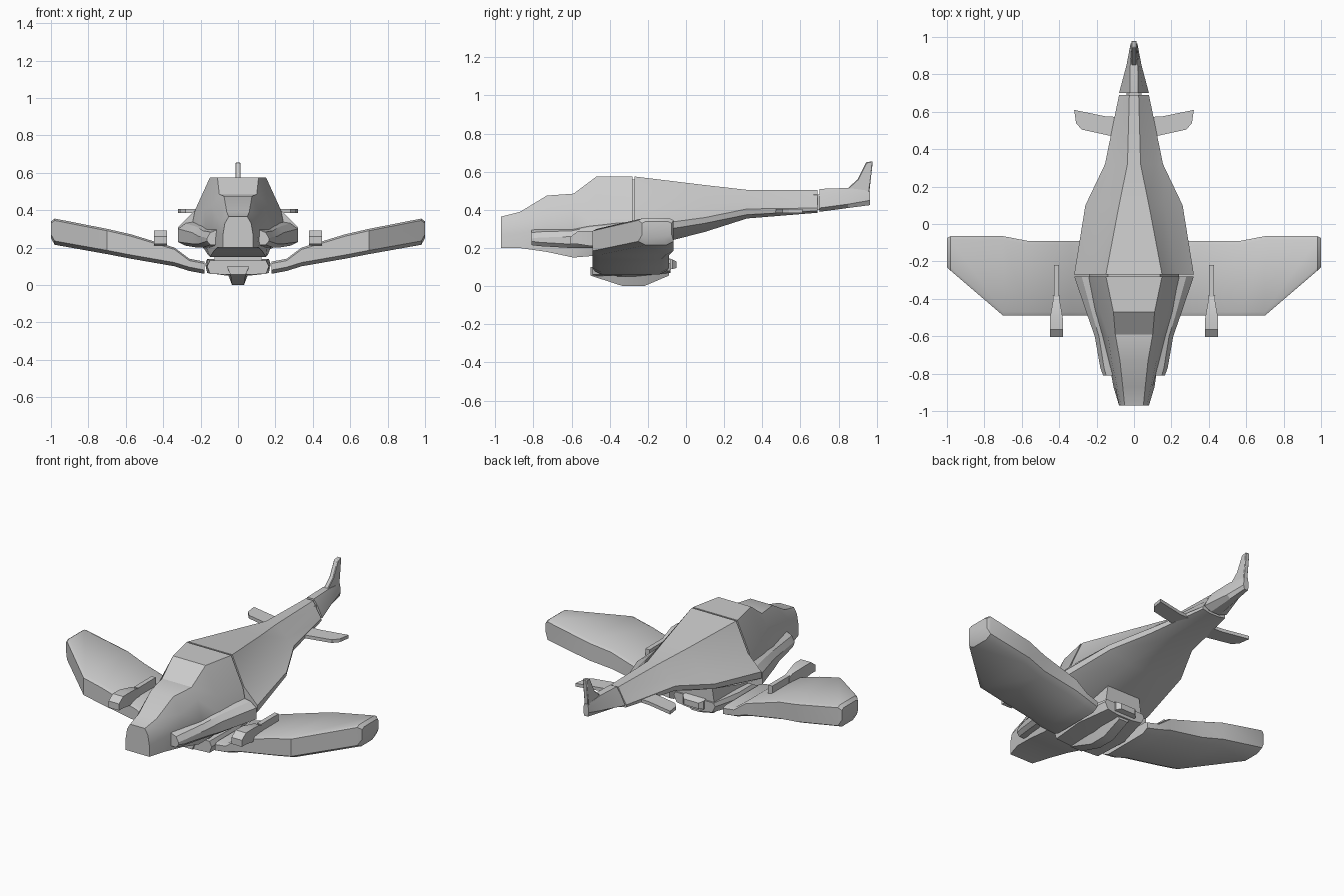
import bpy, bmesh, math
from mathutils import Vector

cube = bpy.data.objects.get("Cube")
if cube:
    bpy.data.objects.remove(cube, do_unlink=True)

grey = bpy.data.materials.new("hull grey")
grey.use_nodes = True
grey.diffuse_color = (.6, .6, .6, 1)
grey.node_tree.nodes["Principled BSDF"].inputs["Base Color"].default_value = grey.diffuse_color


def loft(name, rings, mirror=False, bevel=0, angle=28):
    """Skin a row of matching rings and cap both ends."""
    bm = bmesh.new()
    rows = [[bm.verts.new(point) for point in ring] for ring in rings]
    count = len(rows[0])
    for near, far in zip(rows, rows[1:]):
        for i in range(count):
            j = (i + 1) % count
            bm.faces.new((near[i], near[j], far[j], far[i]))
    bm.faces.new(rows[0])
    bm.faces.new(rows[-1])
    bmesh.ops.recalc_face_normals(bm, faces=bm.faces)
    mesh = bpy.data.meshes.new(name)
    bm.to_mesh(mesh)
    bm.free()
    mesh.materials.append(grey)
    part = bpy.data.objects.new(name, mesh)
    bpy.context.collection.objects.link(part)
    bpy.ops.object.select_all(action="DESELECT")
    part.select_set(True)
    bpy.context.view_layer.objects.active = part
    bpy.ops.object.shade_smooth_by_angle(angle=math.radians(angle))
    if mirror:
        part.modifiers.new("both sides", "MIRROR")
    if bevel:
        edge = part.modifiers.new("soft edge", "BEVEL")
        edge.width = bevel
        edge.segments = 1
    return part


def hull(name, stations, **options):
    """Symmetric body: each station is y and a half outline from top to bottom."""
    rings = []
    for y, half in stations:
        right = [Vector((x, y, z)) for x, z in half]
        left = [Vector((-x, y, z)) for x, z in reversed(half)]
        rings.append(right + left)
    return loft(name, rings, **options)


def bar(name, stations, x_mid=0, **options):
    """Four-sided bar along y: each station is y, half width, bottom, top."""
    rings = [[(x_mid - w, y, low), (x_mid + w, y, low), (x_mid + w, y, high), (x_mid - w, y, high)]
             for y, w, low, high in stations]
    return loft(name, rings, **options)


def plate(name, outline, low, high, **options):
    """Flat part with an outline in x and y."""
    return loft(name, [[(x, y, z) for x, y in outline] for z in (low, high)], **options)


# Fuselage: cockpit half, rear half, tail cone
hull("cockpit_body", [
    (-.97, [(.05, .365), (.07, .33), (.08, .27), (.08, .2)]),
    (-.87, [(.06, .39), (.09, .34), (.1, .28), (.11, .2)]),
    (-.73, [(.075, .475), (.12, .38), (.135, .3), (.13, .18)]),
    (-.59, [(.1, .485), (.14, .42), (.17, .3), (.15, .15)]),
    (-.47, [(.11, .575), (.18, .41), (.21, .3), (.16, .16)]),
    (-.28, [(.15, .575), (.23, .4), (.25, .3), (.17, .19)]),
])
hull("rear_body", [
    (-.27, [(.15, .575), (.23, .4), (.32, .31), (.32, .27), (.17, .19)]),
    (.1, [(.08, .53), (.16, .43), (.26, .36), (.255, .33), (.12, .285)]),
    (.32, [(.035, .505), (.11, .44), (.155, .405), (.15, .375), (.07, .355)]),
    (.69, [(.025, .505), (.05, .46), (.08, .41), (.08, .395), (.03, .385)]),
])
hull("body_seam", [(y, [(.14, .56), (.215, .4), (.24, .3), (.16, .2)]) for y in (-.29, -.26)])
bar("tail_seam", [(.67, .04, .4, .48), (.72, .04, .4, .48)])
hull("tail_cone", [
    (.7, [(.022, .51), (.05, .47), (.08, .41), (.03, .39)]),
    (.85, [(.02, .515), (.03, .48), (.04, .43), (.02, .41)]),
    (.965, [(.012, .5), (.016, .48), (.018, .45), (.012, .425)]),
])

# Upright tail fin and tailplane
fin_side = [(.84, .49), (.96, .48), (.98, .655), (.945, .65), (.9, .56), (.85, .515)]
loft("tail_fin", [[(x, y, z) for y, z in fin_side] for x in (-.014, .014)], bevel=.004)
plate("tailplane", [(.03, .46), (.12, .47), (.28, .505), (.31, .54), (.32, .61), (.15, .575), (.03, .57)],
      .385, .405, mirror=True)

# Side intakes flaring into the rear chine
def intake(y, inner, outer, low, high):
    bend = outer - .25 * (outer - inner)
    return [(inner, y, high + .02), (bend, y, high), (outer, y, high - .03),
            (outer, y, low + .02), (bend, y, low), (inner, y, low)]

loft("side_intake", [
    intake(-.81, .1, .165, .215, .28),
    intake(-.77, .1, .18, .21, .285),
    intake(-.6, .12, .21, .2, .29),
    intake(-.5, .14, .245, .2, .31),
    intake(-.28, .16, .32, .21, .33),
], mirror=True)

# Wings: each rib is x, leading y, trailing y, bottom, top
def rib(x, front, back, low, high):
    step = .02
    return [(x, front, low + step), (x, front, high - step / 2), (x, front + step, high),
            (x, back - step, high), (x, back, high - step / 2), (x, back, low + step),
            (x, back - step * 2, low), (x, front + step * 2, low)]

loft("wing", [
    rib(.18, -.48, -.1, .06, .125),
    rib(.26, -.49, -.09, .075, .14),
    rib(.34, -.49, -.09, .1, .2),
    rib(.57, -.49, -.09, .14, .27),
    rib(.7, -.49, -.065, .165, .3),
    rib(.98, -.25, -.065, .215, .355),
    rib(1, -.23, -.075, .25, .34),
], mirror=True, angle=35)

# Belly hub carrying the wings, with keel and rear nozzle
hull("wing_hub", [
    (-.49, [(.15, .13), (.165, .1), (.15, .06), (.06, .055)]),
    (-.28, [(.165, .14), (.175, .11), (.165, .065), (.06, .05)]),
    (-.08, [(.13, .14), (.14, .12), (.12, .08), (.05, .07)]),
])
hull("hub_mount", [(y, [(.11, .25), (.13, .12)]) for y in (-.47, -.09)])
hull("belly_keel", [
    (-.5, [(.06, .1), (.04, .055)]),
    (-.33, [(.07, .1), (.032, 0)]),
    (-.22, [(.07, .1), (.032, 0)]),
    (-.09, [(.06, .1), (.03, .055)]),
])
bar("rear_nozzle", [(-.1, .07, .085, .15), (-.07, .07, .09, .14), (-.05, .05, .095, .13)])

# Wing guns
bar("wing_gun", [(-.605, .035, .22, .26), (-.565, .035, .22, .29), (-.5, .034, .21, .29),
                 (-.41, .018, .21, .275), (-.38, .018, .21, .26)], x_mid=.415, mirror=True)
bar("gun_rail", [(-.39, .014, .2, .27), (-.22, .014, .2, .27)], x_mid=.415, mirror=True)
